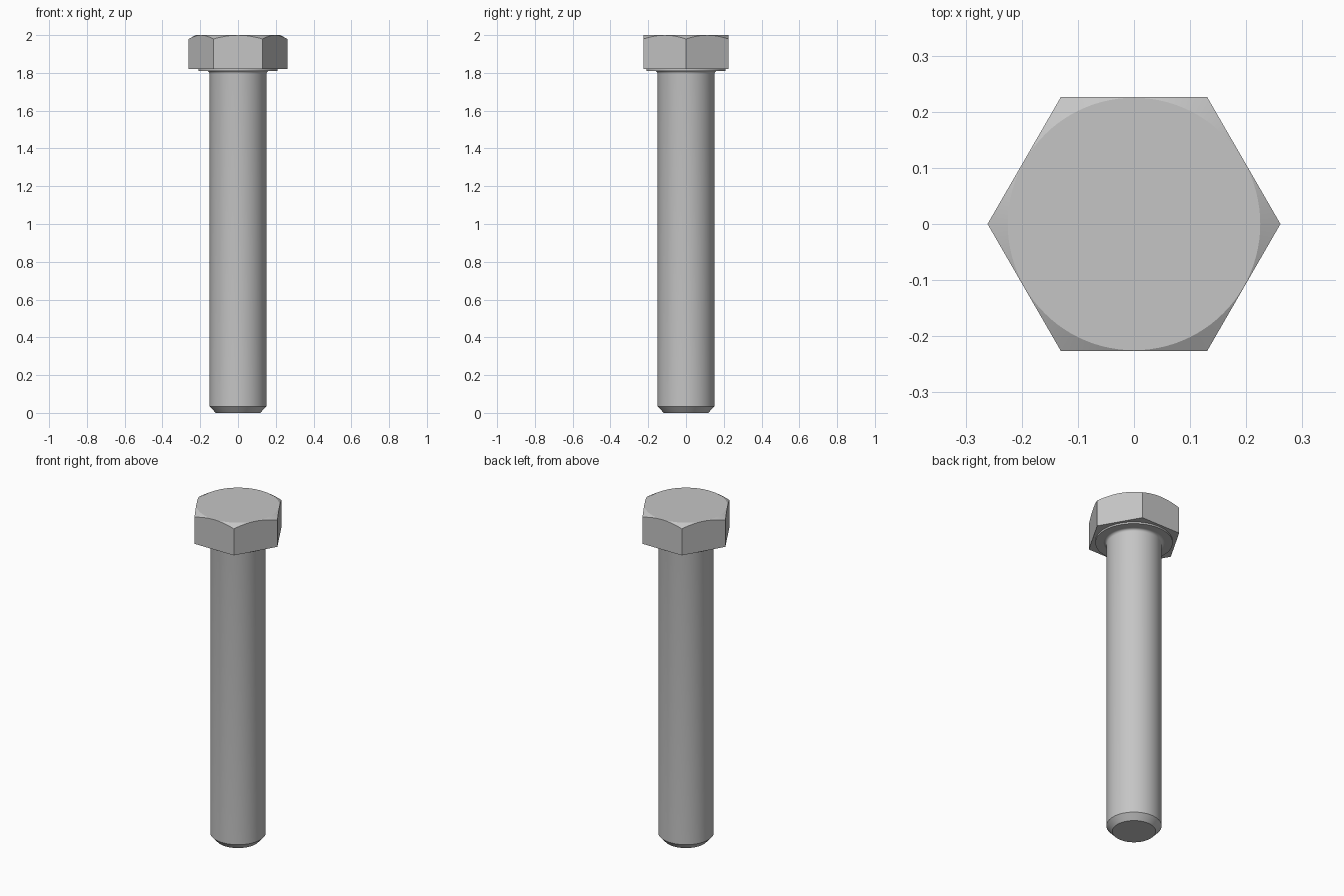
import bpy
import bmesh
import math

cube = bpy.data.objects.get("Cube")
if cube:
    bpy.data.objects.remove(cube, do_unlink=True)

# Main dimensions
HEX_CORNER = 0.261
HEX_FLAT = HEX_CORNER * math.cos(math.pi / 6)
HEAD_BOTTOM, HEAD_TOP = 1.82, 2.0
WASHER_RADIUS, WASHER_BOTTOM = 0.21, 1.81
SHANK_RADIUS, FILLET = 0.15, 0.015
SEGMENTS = 96

steel = bpy.data.materials.new("steel grey")
steel.use_nodes = True
colour = (0.56, 0.56, 0.56, 1)
steel.diffuse_color = colour
steel.node_tree.nodes["Principled BSDF"].inputs["Base Color"].default_value = colour


def build_rings(name, rings, angle=25):
    """Skin a stack of equal closed rings and cap both ends."""
    bm = bmesh.new()
    loops = [[bm.verts.new(p) for p in ring] for ring in rings]
    count = len(loops[0])
    for low, high in zip(loops, loops[1:]):
        for i in range(count):
            j = (i + 1) % count
            bm.faces.new((low[i], low[j], high[j], high[i]))
    bm.faces.new(loops[0][::-1])
    bm.faces.new(loops[-1])
    mesh = bpy.data.meshes.new(name)
    bm.to_mesh(mesh)
    bm.free()
    mesh.materials.append(steel)
    obj = bpy.data.objects.new(name, mesh)
    bpy.context.collection.objects.link(obj)
    bpy.ops.object.select_all(action="DESELECT")
    obj.select_set(True)
    bpy.context.view_layer.objects.active = obj
    bpy.ops.object.shade_smooth_by_angle(angle=math.radians(angle))
    return obj


angles = [i * math.tau / SEGMENTS for i in range(SEGMENTS)]


def circle(radius, z):
    return [(radius * math.cos(a), radius * math.sin(a), z) for a in angles]


def hexagon(height):
    """Hexagonal outline whose height depends on the distance from the axis."""
    points = []
    for a in angles:
        r = HEX_FLAT / math.cos(a % (math.pi / 3) - math.pi / 6)
        points.append((r * math.cos(a), r * math.sin(a), height(r)))
    return points


# Shank with chamfered tip and a small fillet below the head
profile = [(0.118, 0), (SHANK_RADIUS, 0.035)]
for step in range(6):
    t = step / 5 * math.pi / 2
    profile.append((SHANK_RADIUS + FILLET * (1 - math.cos(t)),
                    WASHER_BOTTOM - FILLET * (1 - math.sin(t))))
build_rings("shank", [circle(r, z) for r, z in profile])

# Raised round bearing face under the head
build_rings("washer_face", [circle(WASHER_RADIUS, WASHER_BOTTOM),
                            circle(WASHER_RADIUS, HEAD_BOTTOM)])

# Hexagonal head, its corners cut by a thirty degree conical chamfer
crown = HEX_FLAT - 0.001
slope = math.tan(math.pi / 6)
build_rings("hex_head", [
    hexagon(lambda r: HEAD_BOTTOM),
    hexagon(lambda r: HEAD_TOP - (r - crown) * slope),
    circle(crown, HEAD_TOP),
])
